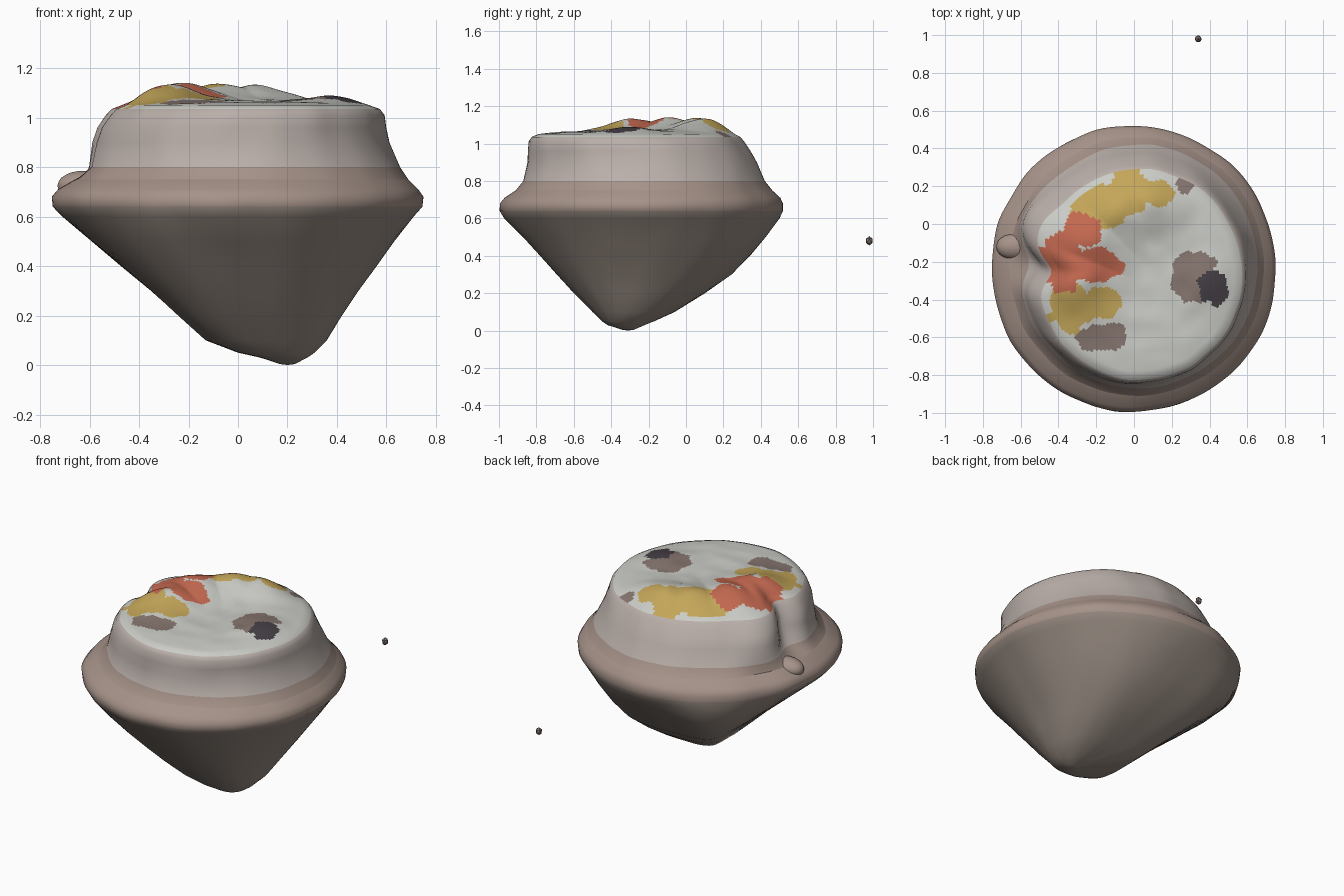
import bpy, bmesh, math
from mathutils import Vector, noise

if "Cube" in bpy.data.objects:
    bpy.data.objects.remove(bpy.data.objects["Cube"])

SEG = 144


def material(name, rgb):
    m = bpy.data.materials.new(name)
    m.diffuse_color = (*rgb, 1)
    m.use_nodes = True
    m.node_tree.nodes["Principled BSDF"].inputs["Base Color"].default_value = m.diffuse_color
    return m


BOWL = material("bowl_brown", (0.30, 0.25, 0.215))
RIM = material("rim_tan", (0.38, 0.29, 0.25))
WALL = material("wall_beige", (0.49, 0.43, 0.40))
CREAM = material("cream", (0.60, 0.61, 0.57))
RED = material("red", (0.55, 0.14, 0.08))
YELLOW = material("yellow", (0.55, 0.38, 0.10))
MAUVE = material("mauve_brown", (0.24, 0.18, 0.16))
DARK = material("dark", (0.06, 0.05, 0.06))

# Cross-sections: z, x min, x max, y min, y max
BOWL_ROWS = [
    (0.004, .17, .23, -.34, -.28), (0.03, .09, .28, -.42, -.22),
    (0.05, 0, .31, -.45, -.17), (0.10, -.13, .36, -.50, -.06),
    (0.20, -.24, .42, -.60, .10), (0.30, -.35, .485, -.69, .24),
    (0.40, -.47, .56, -.78, .34), (0.50, -.59, .635, -.87, .425),
    (0.60, -.71, .71, -.97, .50), (0.64, -.75, .745, -.995, .52),
    (0.68, -.755, .75, -.995, .52), (0.71, -.73, .73, -.97, .505),
    (0.75, -.66, .69, -.91, .46),
]
CRUST_ROWS = [
    BOWL_ROWS[-1], (0.80, -.61, .655, -.87, .42), (0.90, -.59, .612, -.848, .38),
    (0.96, -.57, .60, -.845, .345), (1.01, -.535, .592, -.84, .31),
    (1.035, -.51, .572, -.825, .29), (1.05, -.47, .53, -.79, .26),
]


def ring(row):
    """Wobbly ellipse: squarer low on the left, notched in the upper left wall."""
    z, x0, x1, y0, y1 = row
    pts = []
    for i in range(SEG):
        a = 2 * math.pi * i / SEG
        c, s = math.cos(a), math.sin(a)
        k = 1 + 0.012 * noise.noise(Vector((c * 4, s * 4, z * 5)))
        low = min(1, max(0, (0.62 - z) / 0.32))
        n = 2 + low * ((4 if s > 0 else 1.2) if c < 0 else 0.2)
        k *= (abs(c) ** n + abs(s) ** n) ** (-1 / n)
        up = min(1, max(0, (z - 0.75) / 0.08))
        k -= up * 0.14 * math.exp(-((math.degrees(a) - 178) / 9) ** 2)
        k += up * 0.08 * math.exp(-((math.degrees(a) - 155) / 13) ** 2)
        pts.append(Vector(((x0 + x1) / 2 + (x1 - x0) / 2 * c * k,
                           (y0 + y1) / 2 + (y1 - y0) / 2 * s * k, z)))
    return pts


def loft(name, rings, mats, pick, tip):
    """Skin a stack of rings, closing the first or last one with a point."""
    bm = bmesh.new()
    loops = [[bm.verts.new(p) for p in r] for r in rings]
    for a, b in zip(loops, loops[1:]):
        for i in range(SEG):
            j = (i + 1) % SEG
            bm.faces.new((a[i], a[j], b[j], b[i]))
    end, at_start = tip
    v = bm.verts.new(end)
    r = loops[0] if at_start else loops[-1]
    for i in range(SEG):
        j = (i + 1) % SEG
        bm.faces.new((r[j], r[i], v) if at_start else (r[i], r[j], v))
    for f in bm.faces:
        f.material_index = mats.index(pick(f.calc_center_median()))
        f.smooth = True
    me = bpy.data.meshes.new(name)
    bm.to_mesh(me)
    bm.free()
    for m in mats:
        me.materials.append(m)
    ob = bpy.data.objects.new(name, me)
    bpy.context.collection.objects.link(ob)
    return ob


# Tapered bowl with its flared rim
loft("bowl", [ring(r) for r in BOWL_ROWS], [BOWL, RIM],
     lambda p: RIM if p.z > 0.66 else BOWL, (Vector((.2, -.31, 0)), True))

# Topping patches: x, y, x radius, y radius, material
PATCHES = [
    (.42, -.33, .08, .10, DARK), (.32, -.28, .13, .14, MAUVE),
    (-.39, -.20, .12, .16, RED), (-.27, -.03, .10, .09, RED),
    (-.20, -.22, .14, .09, RED), (-.17, .09, .15, .12, YELLOW),
    (-.02, .17, .12, .13, YELLOW), (.13, .16, .08, .07, YELLOW),
    (-.34, -.44, .12, .14, YELLOW), (-.17, -.42, .11, .09, YELLOW),
    (-.17, -.60, .14, .08, MAUVE), (.27, .22, .04, .06, MAUVE),
]
MOUNDS = [(-.32, -.28), (-.24, -.08), (-.08, .08), (.08, .14)]


def top_height(x, y, s):
    d = min((x - a) ** 2 + (y - b) ** 2 for a, b in MOUNDS)
    h = 0.08 * math.exp(-d / 0.035)
    h += 0.03 * math.exp(-((x - .40) ** 2 + (y + .3) ** 2) / 0.02)
    h += 0.015 + 0.006 * noise.noise(Vector((x * 9, y * 9, 0)))
    return 1.05 + h * (1 - s ** 6)


def crust_colour(p):
    if p.z < 0.79:
        return RIM
    if p.z < 1.03:
        return WALL
    n = 0.3 * noise.noise(Vector((p.x * 14, p.y * 14, 2)))
    for x, y, rx, ry, m in PATCHES:
        if math.hypot((p.x - x) / rx, (p.y - y) / ry) < 1 + n:
            return m
    return CREAM


# Crust wall and uneven top
rings = [ring(r) for r in CRUST_ROWS]
mid = Vector((.03, -.265, 0))
edge = rings[-1]
N = 50
for k in range(1, N):
    s = 1 - k / N
    row = []
    for p in edge:
        x, y = mid.x + (p.x - mid.x) * s, mid.y + (p.y - mid.y) * s
        row.append(Vector((x, y, top_height(x, y, s))))
    rings.append(row)
centre = Vector((mid.x, mid.y, top_height(mid.x, mid.y, 0)))
loft("crust_and_topping", rings, [RIM, WALL, CREAM, RED, YELLOW, MAUVE, DARK],
     crust_colour, (centre, False))


def pebble(name, loc, size, mat, sub):
    bpy.ops.mesh.primitive_ico_sphere_add(subdivisions=sub, radius=1, location=loc)
    ob = bpy.context.object
    ob.name = name
    ob.scale = size
    ob.data.materials.append(mat)
    return ob


# Lump resting on the rim by the notch, and the loose crumb behind
pebble("rim_lump", (-.63, -.12, .725), (.10, .07, .06), RIM, 3)
bpy.ops.object.shade_smooth()
pebble("crumb", (.34, .98, .48), (.02, .02, .025), MAUVE, 1)
